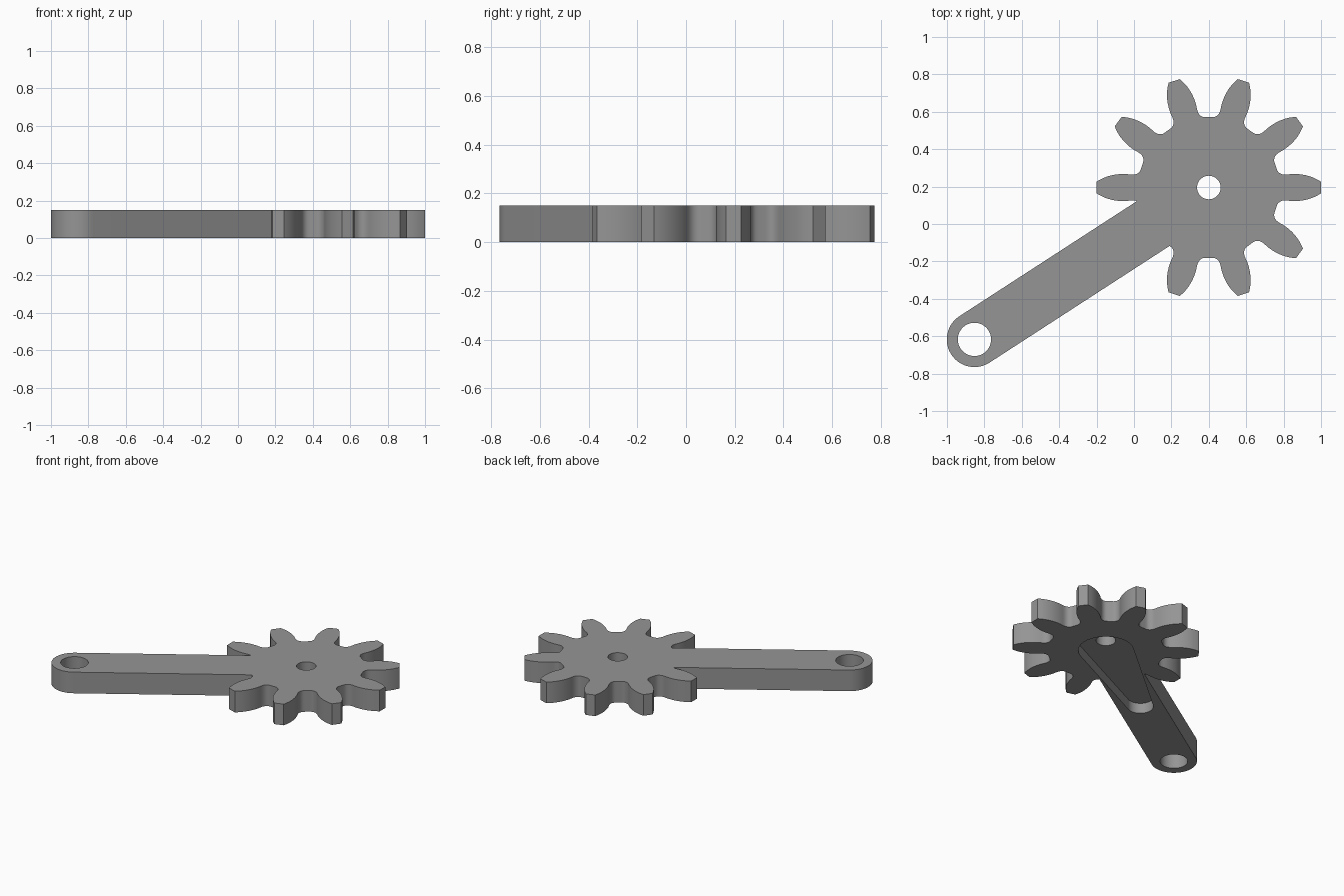
import bpy, bmesh, math
from mathutils import Vector

if "Cube" in bpy.data.objects:
    bpy.data.objects.remove(bpy.data.objects["Cube"])

HUB = Vector((0.4, 0.195))      # gear centre
PIVOT = Vector((-0.853, -0.617))  # centre of the arm's far hole
T = 0.15                        # plate thickness
TEETH = 10

metal = bpy.data.materials.new("mid_grey")
metal.diffuse_color = (0.3, 0.3, 0.3, 1)
metal.use_nodes = True
metal.node_tree.nodes["Principled BSDF"].inputs["Base Color"].default_value = metal.diffuse_color


def prism(name, pts, z0, z1):
    """Extrude a closed outline from z0 to z1."""
    bm = bmesh.new()
    face = bm.faces.new([bm.verts.new((p[0], p[1], z0)) for p in pts])
    out = bmesh.ops.extrude_face_region(bm, geom=[face])
    bmesh.ops.translate(bm, vec=(0, 0, z1 - z0),
                        verts=[v for v in out["geom"] if isinstance(v, bmesh.types.BMVert)])
    bmesh.ops.recalc_face_normals(bm, faces=bm.faces)
    mesh = bpy.data.meshes.new(name)
    bm.to_mesh(mesh)
    bm.free()
    mesh.materials.append(metal)
    obj = bpy.data.objects.new(name, mesh)
    bpy.context.collection.objects.link(obj)
    return obj


def polar(c, r, a):
    return (c[0] + r * math.cos(a), c[1] + r * math.sin(a))


def circle(c, r, n=48):
    return [polar(c, r, 2 * math.pi * i / n) for i in range(n)]


def tapered_slot(c0, r0, c1, r1, n=24):
    """Outline of two circles joined by their common tangents."""
    d = c1 - c0
    axis = math.atan2(d.y, d.x)
    t = math.acos((r0 - r1) / d.length)
    far = [polar(c1, r1, axis - t + 2 * t * i / n) for i in range(n + 1)]
    near = [polar(c0, r0, axis + t + 2 * (math.pi - t) * i / n) for i in range(n + 1)]
    return far + near


def boolean(target, tool, operation):
    mod = target.modifiers.new(operation, 'BOOLEAN')
    mod.operation, mod.solver, mod.object = operation, 'EXACT', tool
    bpy.context.view_layer.objects.active = target
    bpy.ops.object.modifier_apply(modifier=mod.name)
    bpy.data.objects.remove(tool)


# Half of one tooth: (radius, half angle in degrees) from tip to root
half = [(0.6, 3.0), (0.585, 4.0), (0.566, 5.15), (0.545, 6.25), (0.522, 7.25),
        (0.5, 8.05), (0.475, 8.75), (0.45, 9.25), (0.43, 9.4), (0.414, 9.55),
        (0.4, 10.1), (0.389, 11.1), (0.381, 12.5), (0.377, 14.0), (0.376, 16.0)]
outline = []
for k in range(TEETH):
    mid = 2 * math.pi * k / TEETH
    for r, a in [(r, -a) for r, a in reversed(half)] + half:
        outline.append(polar(HUB, r, mid + math.radians(a)))

# Gear fused with the arm
body = prism("gear_with_arm", outline, 0, T)
boolean(body, prism("arm", tapered_slot(PIVOT, 0.148, HUB, 0.148), 0, T), 'UNION')

# Recess under the gear, tapering along the arm
slot_end = HUB + (PIVOT - HUB).normalized() * 0.757
boolean(body, prism("recess", tapered_slot(HUB, 0.178, slot_end, 0.084), -0.1, 0.073), 'DIFFERENCE')

# Through holes
for name, c, r in (("hub_hole", HUB, 0.063), ("arm_hole", PIVOT, 0.089)):
    boolean(body, prism(name, circle(c, r), -0.2, 0.4), 'DIFFERENCE')

# Smooth curved walls, crisp edges
bpy.ops.object.select_all(action='DESELECT')
body.select_set(True)
bpy.context.view_layer.objects.active = body
bpy.ops.object.shade_smooth_by_angle(angle=math.radians(25))
